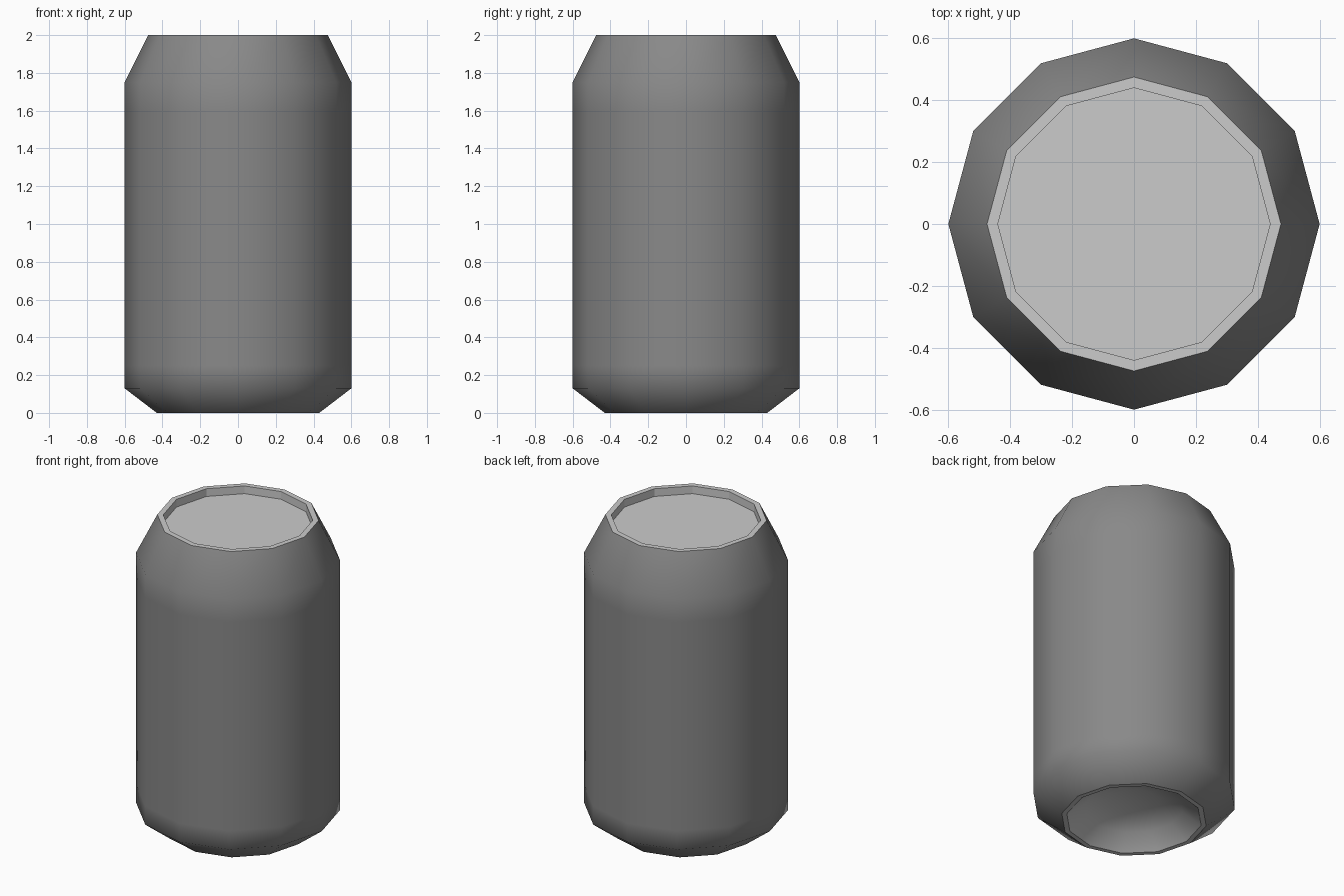
import bpy, bmesh
from math import sin, cos, pi

if "Cube" in bpy.data.objects:
    bpy.data.objects.remove(bpy.data.objects["Cube"])

SIDES = 12


def lathe(name, profile, smooth):
    """Spin a (radius, z) profile around z; radius 0 closes to a point."""
    bm = bmesh.new()
    rings = []
    for r, z in profile:
        if r == 0:
            rings.append([bm.verts.new((0, 0, z))] * SIDES)
        else:
            rings.append([bm.verts.new((r * cos(2 * pi * i / SIDES),
                                        r * sin(2 * pi * i / SIDES), z))
                          for i in range(SIDES)])
    for a, b in zip(rings, rings[1:]):
        for i in range(SIDES):
            j = (i + 1) % SIDES
            corners = list(dict.fromkeys((a[i], a[j], b[j], b[i])))
            bm.faces.new(corners).smooth = smooth
    mesh = bpy.data.meshes.new(name)
    bm.to_mesh(mesh)
    bm.free()
    obj = bpy.data.objects.new(name, mesh)
    bpy.context.collection.objects.link(obj)
    return obj


# Side wall with tapered base and shoulder, in dark grey
body = lathe("can_body", [(0.43, 0), (0.6, 0.13), (0.6, 0.25), (0.6, 1.6),
                          (0.6, 1.75), (0.475, 2)], True)
dark = bpy.data.materials.new("dark_grey")
dark.diffuse_color = (0.25, 0.25, 0.25, 1)
dark.use_nodes = True
dark.node_tree.nodes["Principled BSDF"].inputs["Base Color"].default_value = dark.diffuse_color
body.data.materials.append(dark)

# Flat rim and recessed lid
lathe("can_lid", [(0.475, 2), (0.44, 2), (0.44, 1.95), (0, 1.95)], False)

# Standing ring and concave underside
lathe("base_ring", [(0.40, 0), (0.43, 0)], False)
lathe("base_dome", [(0, 0.13), (0.15, 0.12), (0.29, 0.08), (0.40, 0)], True)
